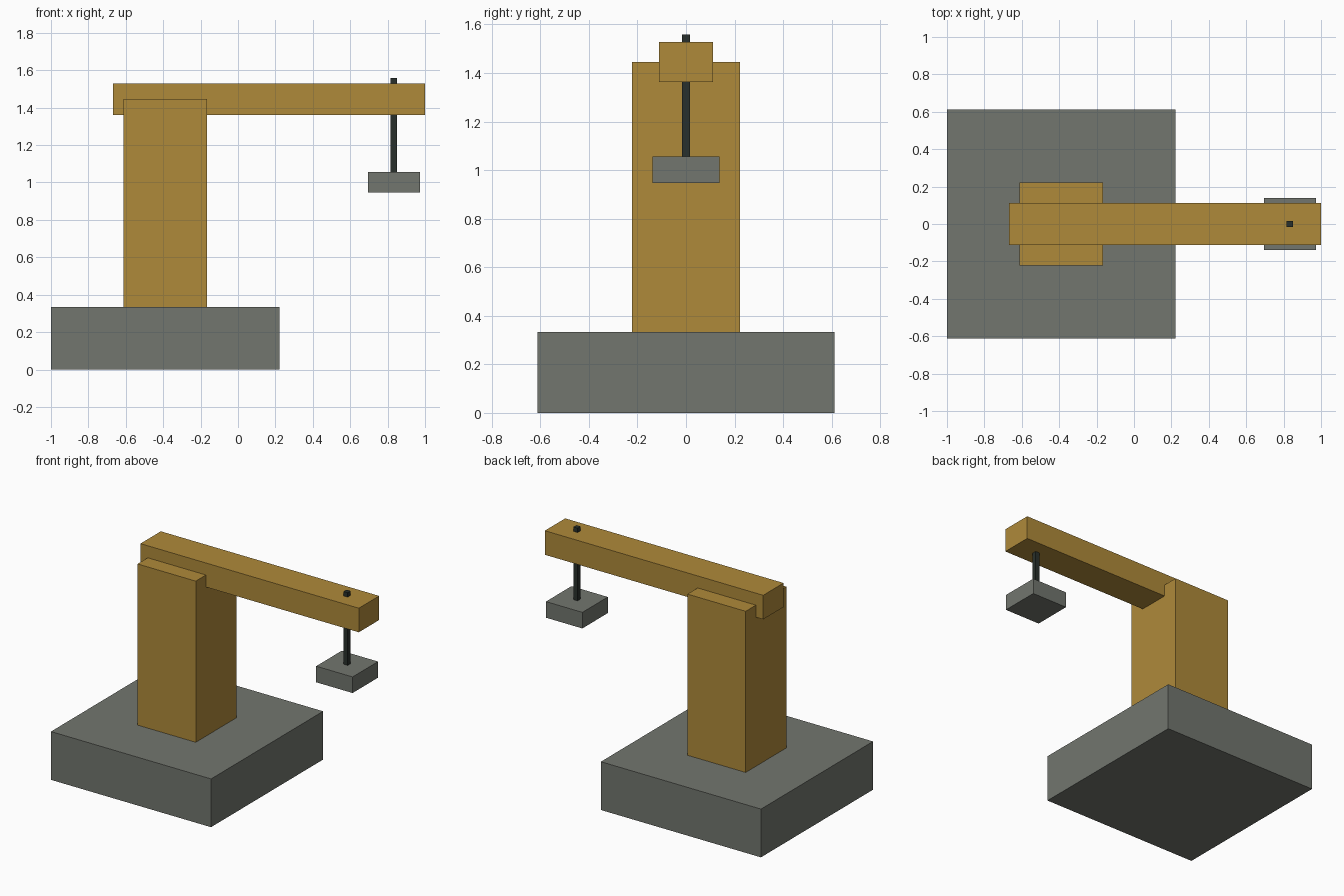
import bpy

if "Cube" in bpy.data.objects:
    bpy.data.objects.remove(bpy.data.objects["Cube"])


def material(name, rgb):
    m = bpy.data.materials.new(name)
    m.diffuse_color = (*rgb, 1.0)
    m.use_nodes = True
    m.node_tree.nodes["Principled BSDF"].inputs["Base Color"].default_value = m.diffuse_color
    return m


STONE = material("grey_stone", (0.168, 0.180, 0.157))
GOLD = material("ochre_paint", (0.430, 0.254, 0.042))
DARK = material("dark_steel", (0.022, 0.030, 0.025))


def box(name, x, y, z, mat):
    """Axis-aligned box from (min, max) ranges."""
    ranges = (x, y, z)
    bpy.ops.mesh.primitive_cube_add(size=1, location=[(a + b) / 2 for a, b in ranges])
    ob = bpy.context.object
    ob.name = name
    ob.scale = [b - a for a, b in ranges]
    bpy.ops.object.transform_apply(location=False, rotation=False, scale=True)
    ob.data.materials.append(mat)
    return ob


# Heavy footing and tower
box("base", (-1.0, 0.222), (-0.611, 0.611), (0.0, 0.333), STONE)
box("tower", (-0.611, -0.167), (-0.222, 0.222), (0.333, 1.445), GOLD)

# Boom resting in the top of the tower
box("boom", (-0.667, 1.0), (-0.111, 0.111), (1.362, 1.528), GOLD)

# Cable through the boom tip, with the hanging load
box("cable", (0.816, 0.849), (-0.0165, 0.0165), (1.0, 1.558), DARK)
box("load_block", (0.694, 0.972), (-0.139, 0.139), (0.946, 1.057), STONE)
